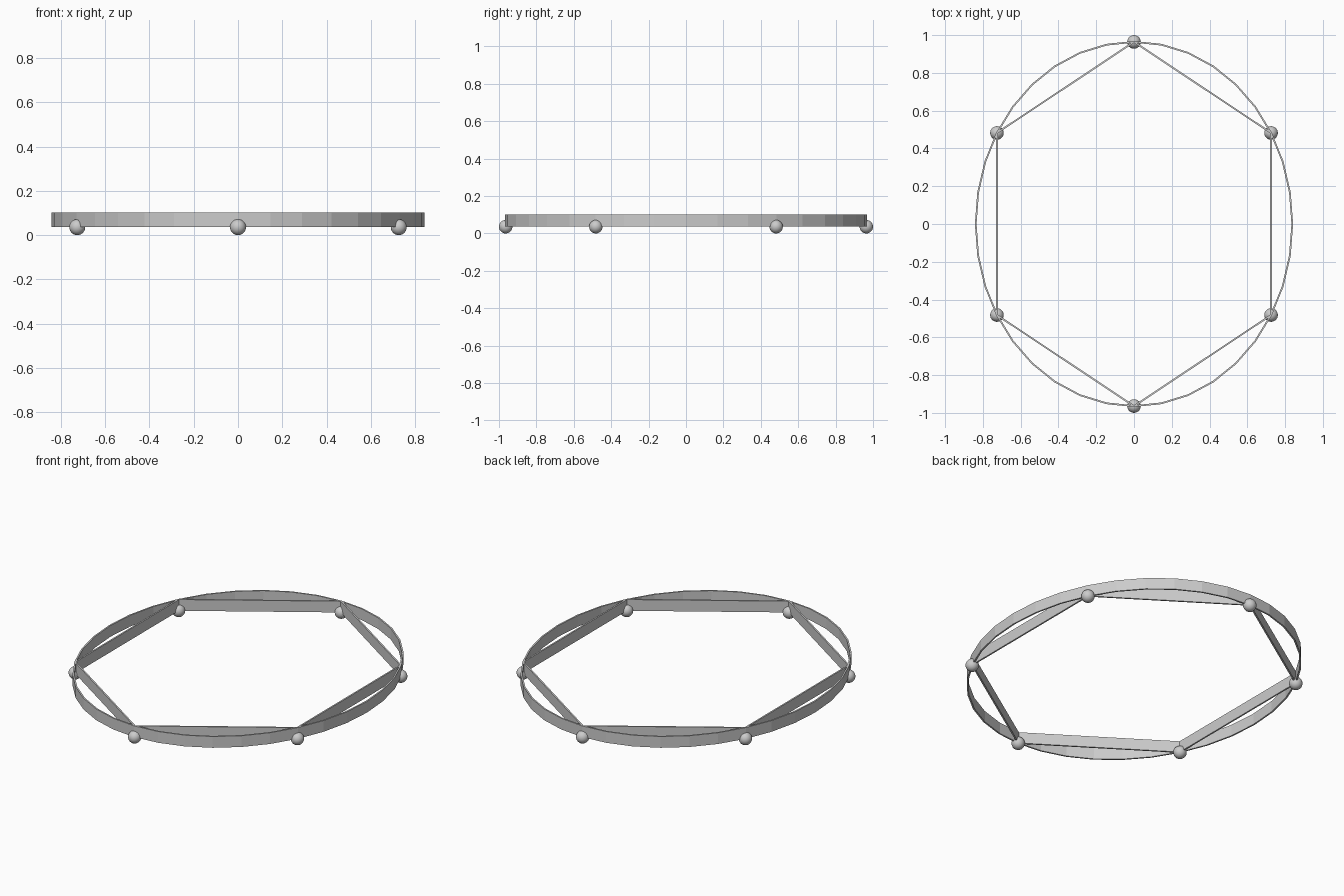
import bpy, bmesh
from math import sin, cos, radians, atan2, hypot
from mathutils import Matrix

if "Cube" in bpy.data.objects:
    bpy.data.objects.remove(bpy.data.objects["Cube"])

RX, RY = 0.838, 0.964      # centreline half-axes of the ellipse
R = 0.036                  # ball radius
Z0, Z1 = R, 0.102          # bottom and top of the bands
T = 0.009                  # band thickness


def finish(bm, name):
    bmesh.ops.recalc_face_normals(bm, faces=bm.faces)
    mesh = bpy.data.meshes.new(name)
    bm.to_mesh(mesh)
    bm.free()
    ob = bpy.data.objects.new(name, mesh)
    bpy.context.collection.objects.link(ob)
    return ob


def point(deg):
    return RX * cos(radians(deg)), RY * sin(radians(deg))


# Thin elliptical band, 36 sides
bm = bmesh.new()
loops = []
for i in range(36):
    c, s = cos(radians(i * 10)), sin(radians(i * 10))
    loops.append([bm.verts.new(((RX + d) * c, (RY + d) * s, z))
                  for d, z in ((T / 2, Z0), (T / 2, Z1), (-T / 2, Z1), (-T / 2, Z0))])
for i in range(36):
    a, b = loops[i], loops[(i + 1) % 36]
    for k in range(4):
        bm.faces.new((a[k], b[k], b[(k + 1) % 4], a[(k + 1) % 4]))
finish(bm, "oval_band")

# Six straight slats forming the inner hexagon, and a ball at each corner
for i in range(6):
    x1, y1 = point(30 + 60 * i)
    x2, y2 = point(90 + 60 * i)
    bm = bmesh.new()
    bmesh.ops.create_cube(bm, size=1, matrix=(
        Matrix.Translation(((x1 + x2) / 2, (y1 + y2) / 2, (Z0 + Z1) / 2))
        @ Matrix.Rotation(atan2(y2 - y1, x2 - x1), 4, 'Z')
        @ Matrix.Diagonal((hypot(x2 - x1, y2 - y1), T, Z1 - Z0, 1))))
    finish(bm, f"hexagon_slat_{i + 1}")

    bm = bmesh.new()
    bmesh.ops.create_uvsphere(bm, u_segments=24, v_segments=12, radius=R,
                              matrix=Matrix.Translation((x1, y1, R)))
    for f in bm.faces:
        f.smooth = True
    finish(bm, f"corner_ball_{i + 1}")
